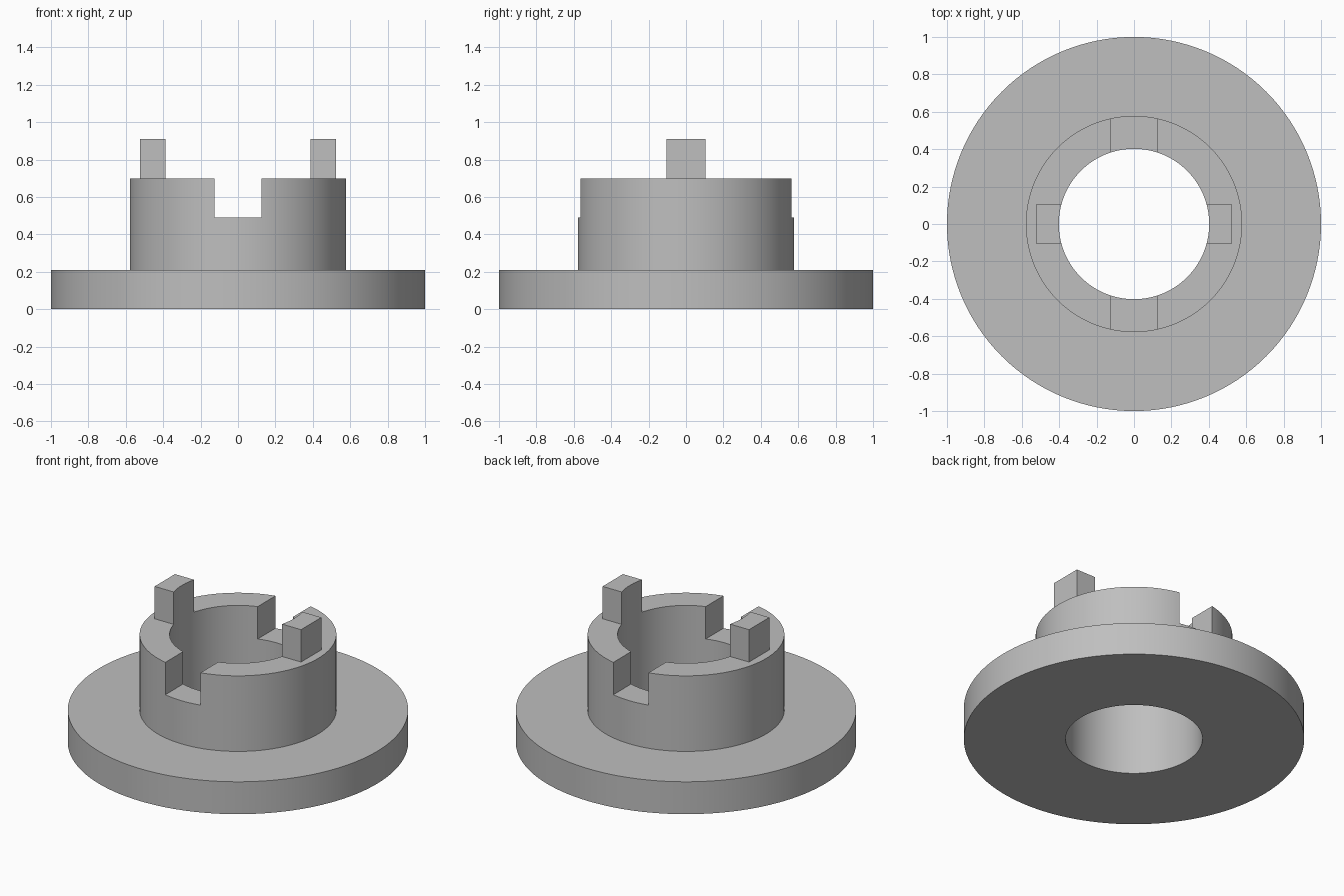
import bpy
from math import pi

cube = bpy.data.objects.get("Cube")
if cube:
    bpy.data.objects.remove(cube, do_unlink=True)

# Main dimensions
FLANGE_R, FLANGE_TOP = 1.0, 0.21
HUB_R, HUB_TOP = 0.578, 0.70
BORE_R = 0.402
SLOT_HALF, SLOT_FLOOR = 0.126, 0.49
LUG_HALF, LUG_OUTER, LUG_TOP = 0.104, 0.525, 0.91
SIDES = 128

grey = bpy.data.materials.new("plain grey")
grey.use_nodes = True
colour = (0.52, 0.52, 0.52, 1)
grey.diffuse_color = colour
grey.node_tree.nodes["Principled BSDF"].inputs["Base Color"].default_value = colour


def cylinder(name, radius, z0, z1):
    bpy.ops.mesh.primitive_cylinder_add(
        vertices=SIDES, radius=radius, depth=z1 - z0, location=(0, 0, (z0 + z1) / 2))
    ob = bpy.context.object
    ob.name = name
    ob.data.materials.append(grey)
    return ob


def box(name, low, high):
    centre = [(a + b) / 2 for a, b in zip(low, high)]
    bpy.ops.mesh.primitive_cube_add(size=1, location=centre)
    ob = bpy.context.object
    ob.name = name
    ob.scale = [b - a for a, b in zip(low, high)]
    bpy.ops.object.transform_apply(location=False, rotation=False, scale=True)
    ob.data.materials.append(grey)
    return ob


def combine(target, tool, operation):
    tool.hide_render = True
    mod = target.modifiers.new(operation.lower(), "BOOLEAN")
    mod.object, mod.operation, mod.solver = tool, operation, "EXACT"
    bpy.ops.object.select_all(action="DESELECT")
    target.select_set(True)
    bpy.context.view_layer.objects.active = target
    bpy.ops.object.modifier_apply(modifier=mod.name)
    bpy.data.objects.remove(tool, do_unlink=True)


# Flange and raised hub
body = cylinder("flanged_hub", FLANGE_R, 0, FLANGE_TOP)
combine(body, cylinder("hub", HUB_R, FLANGE_TOP / 2, HUB_TOP), "UNION")

# Straight slot across the hub, front to back
combine(body, box("slot_cutter", (-SLOT_HALF, -0.8, SLOT_FLOOR),
                  (SLOT_HALF, 0.8, HUB_TOP + 0.3)), "DIFFERENCE")

# Drive lugs standing on the left and right of the hub
for side in (-1, 1):
    x0, x1 = sorted((side * 0.3, side * LUG_OUTER))
    combine(body, box("lug", (x0, -LUG_HALF, SLOT_FLOOR + 0.1),
                      (x1, LUG_HALF, LUG_TOP)), "UNION")

# Bore through everything, which also curves the inner faces of the lugs
combine(body, cylinder("bore_cutter", BORE_R, -0.2, LUG_TOP + 0.2), "DIFFERENCE")

bpy.ops.object.select_all(action="DESELECT")
body.select_set(True)
bpy.context.view_layer.objects.active = body
bpy.ops.object.shade_smooth_by_angle(angle=pi / 6)
